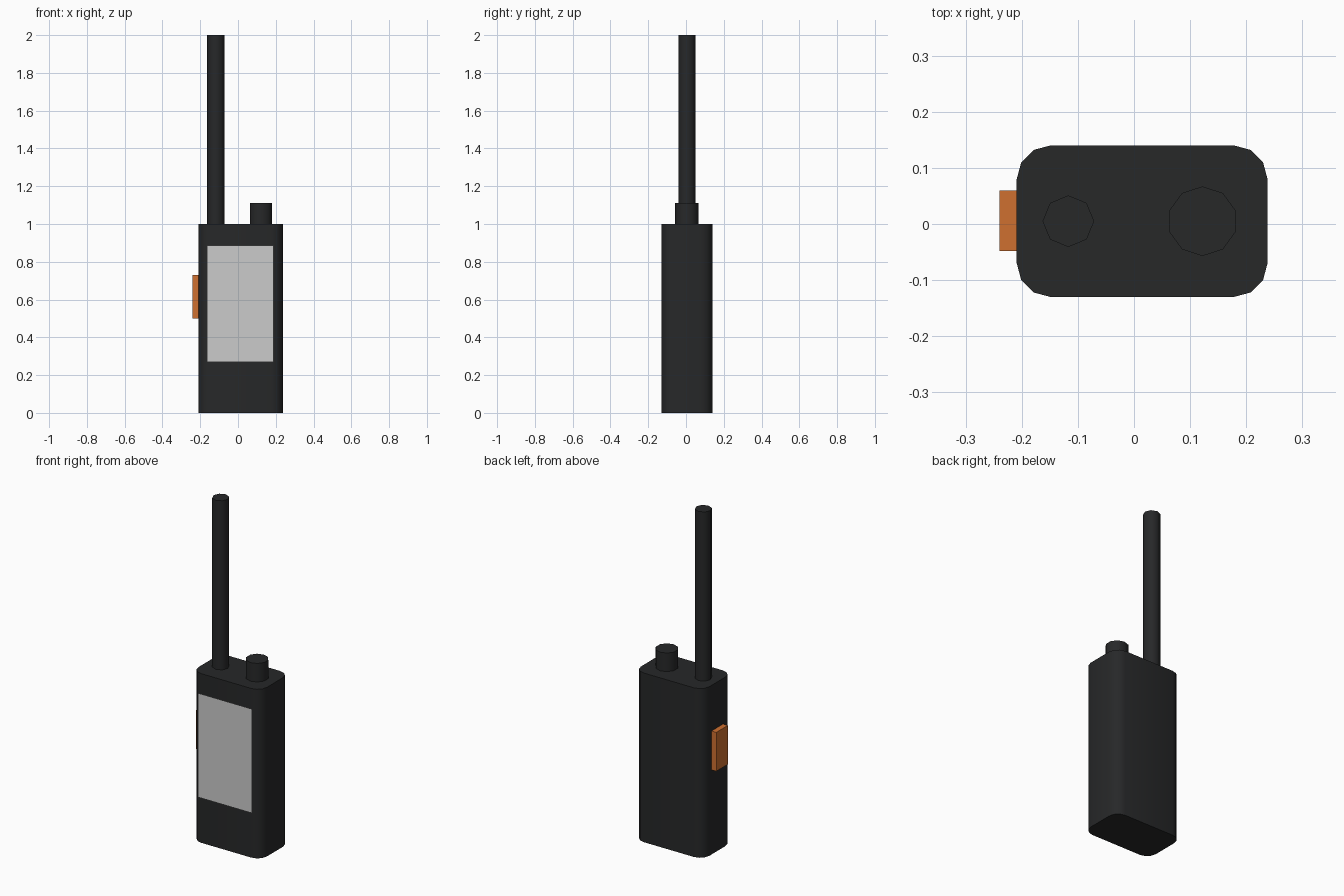
import bpy, bmesh, math
from mathutils import Matrix, Vector

if "Cube" in bpy.data.objects:
    bpy.data.objects.remove(bpy.data.objects["Cube"])


def material(name, rgb):
    mat = bpy.data.materials.new(name)
    mat.diffuse_color = (*rgb, 1)
    mat.use_nodes = True
    mat.node_tree.nodes["Principled BSDF"].inputs["Base Color"].default_value = mat.diffuse_color
    return mat


DARK = material("dark_plastic", (0.02, 0.021, 0.022))
ORANGE = material("orange_button", (0.62, 0.16, 0.03))


def finish(name, bm, mat=None, smooth=None):
    mesh = bpy.data.meshes.new(name)
    bm.to_mesh(mesh)
    bm.free()
    obj = bpy.data.objects.new(name, mesh)
    bpy.context.collection.objects.link(obj)
    if mat:
        mesh.materials.append(mat)
    if smooth:
        bpy.ops.object.select_all(action='DESELECT')
        obj.select_set(True)
        bpy.context.view_layer.objects.active = obj
        bpy.ops.object.shade_smooth_by_angle(angle=math.radians(smooth))
    return obj


def box(lo, hi, corner=0):
    """Box between two corners, optionally with rounded upright edges."""
    lo, hi = Vector(lo), Vector(hi)
    bm = bmesh.new()
    bmesh.ops.create_cube(bm, size=1, matrix=Matrix.Translation((lo + hi) / 2)
                          @ Matrix.Diagonal((*(hi - lo), 1)))
    if corner:
        upright = [e for e in bm.edges
                   if abs(e.verts[0].co.z - e.verts[1].co.z) > 0.1]
        bmesh.ops.bevel(bm, geom=upright, offset=corner, segments=3,
                        profile=0.5, affect='EDGES')
    return bm


def post(x, y, z0, z1, radius, sides):
    """Upright prism with a corner pointing along +y."""
    bm = bmesh.new()
    bmesh.ops.create_cone(bm, cap_ends=True, segments=sides,
                          radius1=radius, radius2=radius, depth=z1 - z0,
                          matrix=Matrix.Translation((x, y, (z0 + z1) / 2)))
    for v in bm.verts:
        i = round(math.atan2(v.co.y - y, v.co.x - x) / (2 * math.pi / sides) + 0.01)
        a = math.pi / 2 + i * 2 * math.pi / sides
        v.co.x, v.co.y = x + radius * math.cos(a), y + radius * math.sin(a)
    return bm


# Case with rounded upright corners
finish("body", box((-0.209, -0.13, 0), (0.238, 0.14, 1), 0.06), DARK, 50)

# Antenna and control knob on top
finish("antenna", post(-0.117, 0.005, 1, 2, 0.046, 8), DARK, 50)
finish("knob", post(0.122, 0.005, 1, 1.11, 0.062, 10), DARK, 50)

# Talk button on the left side
finish("side_button", box((-0.24, -0.048, 0.5), (-0.209, 0.06, 0.73)), ORANGE)

# Flat panel just in front of the case
bm = bmesh.new()
bm.faces.new([bm.verts.new((x, -0.14, z)) for x, z in
              ((-0.163, 0.27), (0.189, 0.27), (0.189, 0.885), (-0.163, 0.885))])
finish("front_panel", bm)
